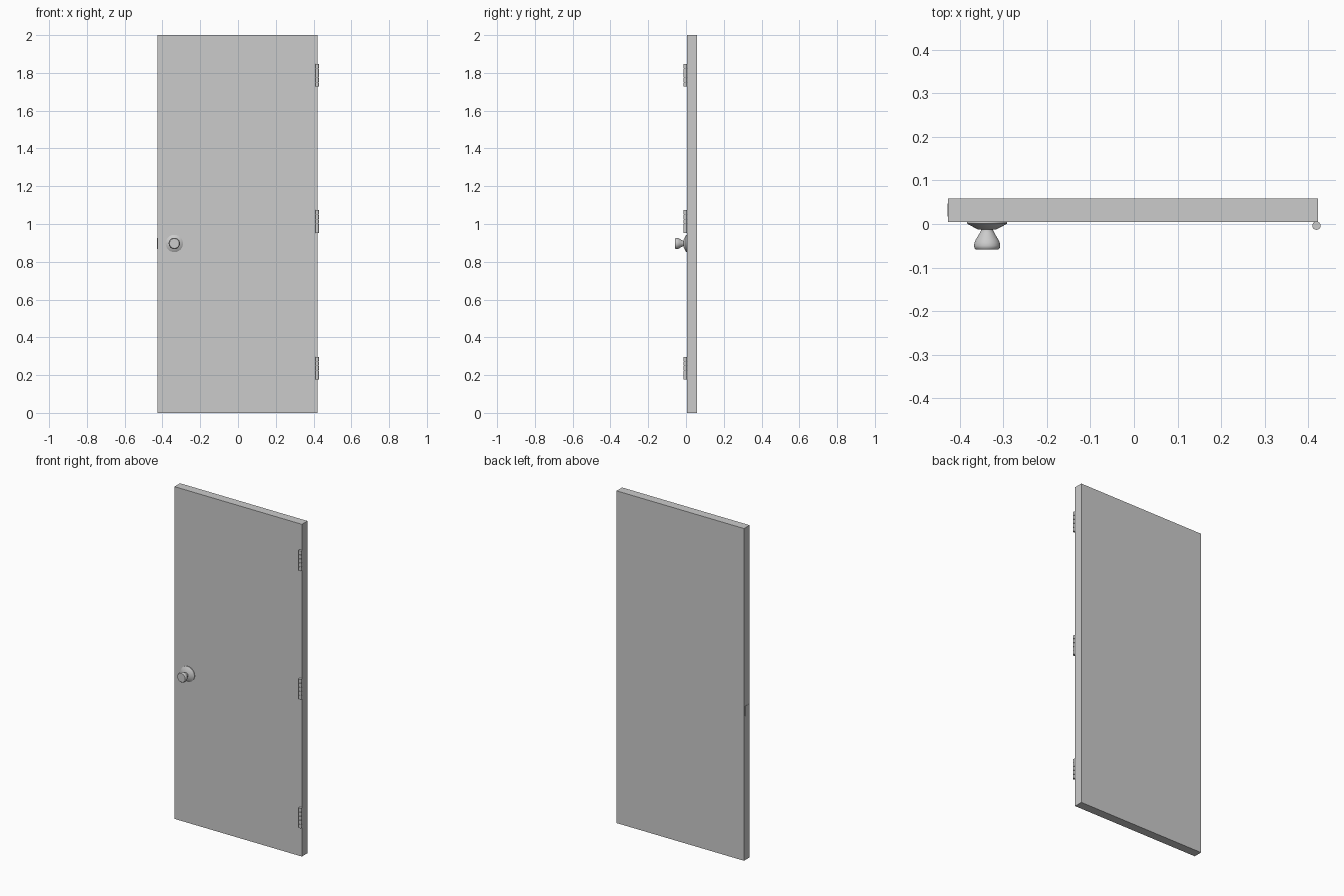
import bpy, bmesh, math
from mathutils import Matrix

if "Cube" in bpy.data.objects:
    bpy.data.objects.remove(bpy.data.objects["Cube"])


def add_object(name, bm):
    bmesh.ops.recalc_face_normals(bm, faces=bm.faces)
    mesh = bpy.data.meshes.new(name)
    bm.to_mesh(mesh)
    bm.free()
    obj = bpy.data.objects.new(name, mesh)
    bpy.context.collection.objects.link(obj)
    return obj


def smooth(obj, angle=35):
    bpy.ops.object.select_all(action='DESELECT')
    obj.select_set(True)
    bpy.context.view_layer.objects.active = obj
    bpy.ops.object.shade_smooth_by_angle(angle=math.radians(angle))


def box(name, lo, hi):
    bm = bmesh.new()
    size = [b - a for a, b in zip(lo, hi)]
    mid = [(a + b) / 2 for a, b in zip(lo, hi)]
    bmesh.ops.create_cube(bm, size=1, matrix=Matrix.Translation(mid) @ Matrix.Diagonal((*size, 1)))
    return add_object(name, bm)


def lathe_y(name, profile, x, z, sides=32):
    """Revolve (radius, y) points around an axis parallel to y."""
    bm = bmesh.new()
    rings = []
    for r, y in profile:
        rings.append([bm.verts.new((x + r * math.cos(2 * math.pi * i / sides), y,
                                    z + r * math.sin(2 * math.pi * i / sides)))
                      for i in range(sides)])
    for a, b in zip(rings, rings[1:]):
        for i in range(sides):
            j = (i + 1) % sides
            bm.faces.new((a[i], a[j], b[j], b[i]))
    bm.faces.new(rings[0])
    bm.faces.new(rings[-1])
    obj = add_object(name, bm)
    smooth(obj)
    return obj


def add_cylinder(bm, x, y, z, radius, height, sides=16):
    bmesh.ops.create_cone(bm, cap_ends=True, segments=sides, radius1=radius, radius2=radius,
                          depth=height, matrix=Matrix.Translation((x, y, z)))


# Door slab and the thin latch plate on its free edge
box("door_panel", (-0.427, 0.005, 0), (0.422, 0.058, 2))
box("latch_plate", (-0.428, 0.017, 0.867), (-0.426, 0.047, 0.927))

# Knob: backing rose, then neck flaring to a flat face
KX, KZ = -0.337, 0.897
lathe_y("knob_rose", [(0.046, 0.006), (0.046, 0.001), (0.041, -0.002), (0.020, -0.013)], KX, KZ)
lathe_y("knob_handle", [(0.014, -0.010), (0.014, -0.015), (0.017, -0.021), (0.026, -0.036),
                        (0.029, -0.043), (0.030, -0.050), (0.029, -0.055), (0.026, -0.058)], KX, KZ)

# Three hinges: five knuckles around a pin
HX, HY, LENGTH, GAP, COUNT = 0.4185, -0.004, 0.12, 0.002, 5
for label, hz in (("bottom", 0.237), ("middle", 1.013), ("top", 1.787)):
    bm = bmesh.new()
    pitch = (LENGTH + GAP) / COUNT
    for i in range(COUNT):
        add_cylinder(bm, HX, HY, hz + (i - (COUNT - 1) / 2) * pitch, 0.0095, pitch - GAP)
    smooth(add_object(label + "_hinge_knuckles", bm))
    bm = bmesh.new()
    add_cylinder(bm, HX, HY, hz, 0.006, LENGTH - 0.002)
    smooth(add_object(label + "_hinge_pin", bm))
